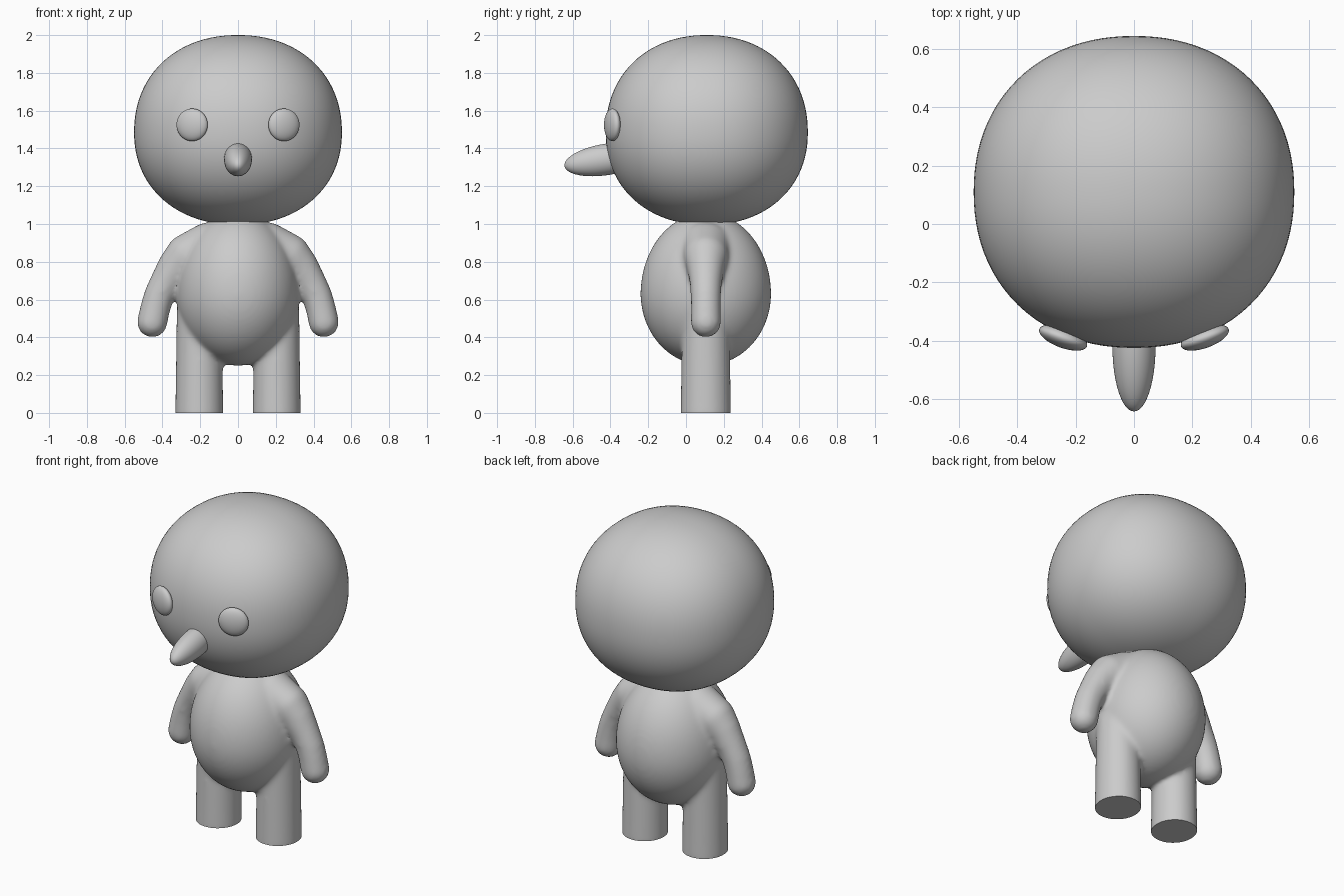
import bpy, bmesh, math
from mathutils import Matrix, Vector

if "Cube" in bpy.data.objects:
    bpy.data.objects.remove(bpy.data.objects["Cube"])

CY = 0.105  # depth of the body axis


def add_object(name, bm):
    mesh = bpy.data.meshes.new(name)
    bm.to_mesh(mesh)
    bm.free()
    obj = bpy.data.objects.new(name, mesh)
    bpy.context.collection.objects.link(obj)
    return obj


def smooth(obj, angle=40):
    bpy.ops.object.select_all(action='DESELECT')
    obj.select_set(True)
    bpy.context.view_layer.objects.active = obj
    bpy.ops.object.shade_smooth_by_angle(angle=math.radians(angle))


def ball(bm, loc, size, rot=Matrix.Identity(4), seg=32):
    m = Matrix.Translation(loc) @ rot @ Matrix.Diagonal((*size, 1))
    return bmesh.ops.create_uvsphere(bm, u_segments=seg, v_segments=seg // 2,
                                     radius=1, matrix=m)["verts"]


# Head: slightly squared ball, a little taller above its widest line
bm = bmesh.new()
P = 2.15
for v in ball(bm, (0, 0, 0), (1, 1, 1), seg=96):
    n = sum(abs(c) ** P for c in v.co) ** (1 / P)
    c = v.co / n
    v.co = (c.x * 0.55, 0.11 + c.y * 0.535,
            1.485 + c.z * (0.515 if c.z > 0 else 0.49))
smooth(add_object("head", bm))

# Eyes: flattened discs following the face
for side, label in ((-1, "right"), (1, "left")):
    bm = bmesh.new()
    ball(bm, (side * 0.243, -0.39, 1.525), (0.087, 0.035, 0.086),
         Matrix.Rotation(side * math.radians(20), 4, 'Z'), 40)
    smooth(add_object(label + "_eye", bm))

# Nose: long cone-like ellipsoid drooping forward
bm = bmesh.new()
ball(bm, (0, -0.42, 1.342), (0.074, 0.226, 0.083),
     Matrix.Rotation(math.radians(9), 4, 'X'), 48)
smooth(add_object("nose", bm))

# Body: torso, arms and legs fused together
bm = bmesh.new()
for v in ball(bm, (0, 0, 0), (1, 1, 1), seg=64):
    v.co = (v.co.x * 0.325, CY + v.co.y * 0.346,
            0.63 + v.co.z * (0.43 if v.co.z > 0 else 0.38))

arm = [(0.15, 0.87, 0.14), (0.265, 0.83, 0.12), (0.325, 0.775, 0.10),
       (0.385, 0.685, 0.085), (0.418, 0.62, 0.081), (0.438, 0.555, 0.08),
       (0.454, 0.48, 0.081)]
for side in (-1, 1):
    for a, b in zip(arm, arm[1:]):
        for i in range(5):
            x, z, r = Vector(a).lerp(Vector(b), i / 4)
            ball(bm, (side * x, CY, z), (r, r, r))
    bmesh.ops.create_cone(bm, cap_ends=True, segments=48, radius1=0.128,
                          radius2=0.119, depth=0.58,
                          matrix=Matrix.Translation((side * 0.205, CY, 0.26))
                          @ Matrix.Diagonal((1, 1.05, 1, 1)))
body = add_object("body", bm)
rm = body.modifiers.new("fuse", 'REMESH')
rm.mode = 'VOXEL'
rm.voxel_size = 0.012
sm = body.modifiers.new("soften", 'SMOOTH')
sm.factor = 0.5
sm.iterations = 18

# Trim the soles flat on the ground
dg = bpy.context.evaluated_depsgraph_get()
bm = bmesh.new()
bm.from_object(body, dg)
body.modifiers.clear()
cut = bmesh.ops.bisect_plane(bm, geom=bm.verts[:] + bm.edges[:] + bm.faces[:],
                             plane_co=(0, 0, 0), plane_no=(0, 0, -1),
                             clear_outer=True)
rim = [e for e in cut["geom_cut"] if isinstance(e, bmesh.types.BMEdge)]
bmesh.ops.holes_fill(bm, edges=rim, sides=0)
bmesh.ops.recalc_face_normals(bm, faces=bm.faces[:])
bm.to_mesh(body.data)
bm.free()
smooth(body)
